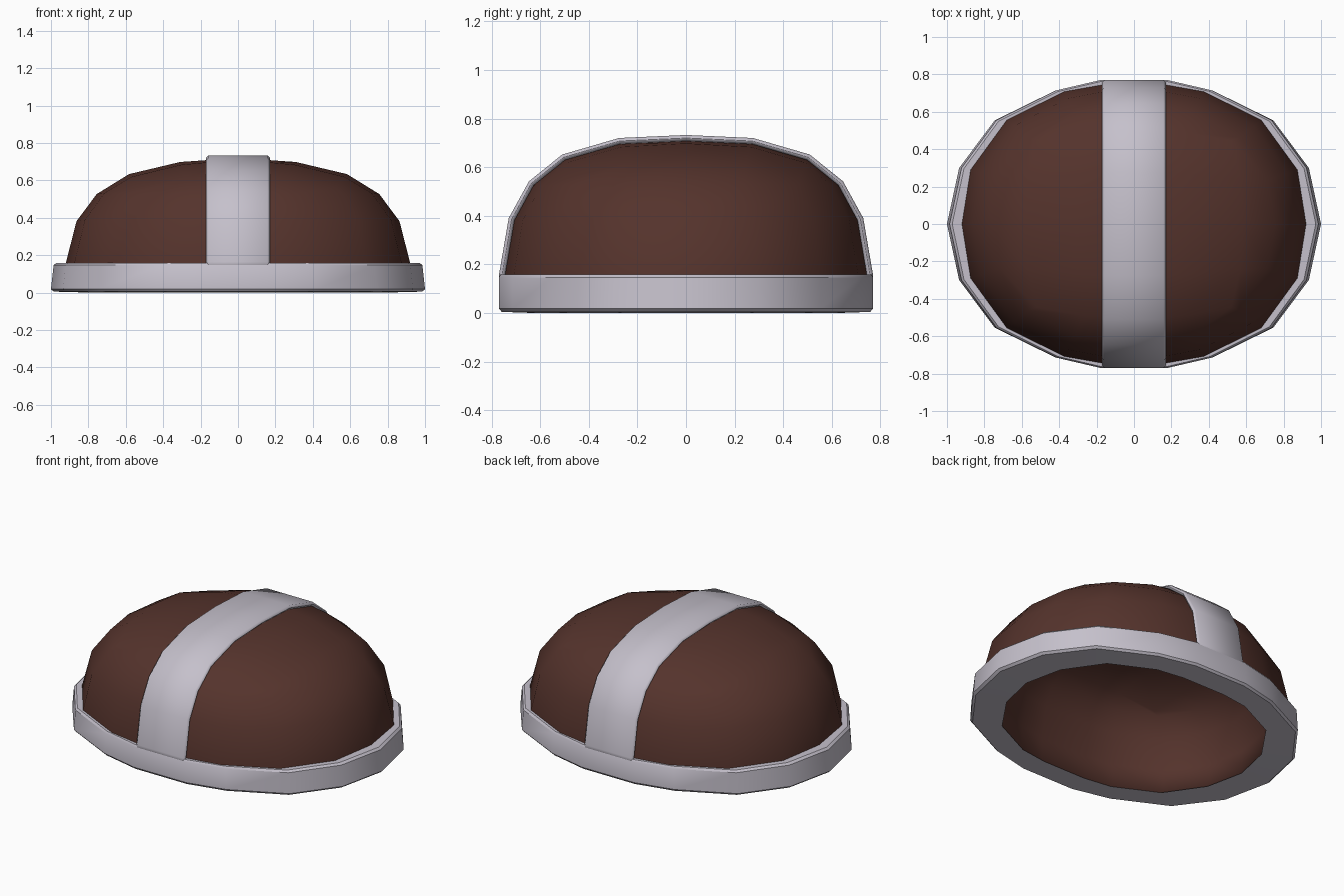
import bpy, bmesh, math

cube = bpy.data.objects.get("Cube")
if cube:
    bpy.data.objects.remove(cube, do_unlink=True)

A, B, C = 0.925, 0.753, 0.71     # dome half length, half width, height
N_PLAN = 2.3                     # roundness in plan
STRAP = 0.17                     # strap half width
WALL = 0.127                     # shell thickness


def material(name, rgb):
    m = bpy.data.materials.new(name)
    m.use_nodes = True
    m.diffuse_color = (*rgb, 1)
    m.node_tree.nodes["Principled BSDF"].inputs["Base Color"].default_value = (*rgb, 1)
    return m


brown = material("dark brown", (0.09, 0.033, 0.025))
grey = material("pale grey", (0.56, 0.53, 0.60))


def finish(name, bm, mat, angle):
    bmesh.ops.recalc_face_normals(bm, faces=bm.faces)
    me = bpy.data.meshes.new(name)
    bm.to_mesh(me)
    bm.free()
    ob = bpy.data.objects.new(name, me)
    bpy.context.collection.objects.link(ob)
    me.materials.append(mat)
    bpy.ops.object.select_all(action="DESELECT")
    bpy.context.view_layer.objects.active = ob
    ob.select_set(True)
    bpy.ops.object.shade_smooth_by_angle(angle=math.radians(angle))
    return ob


def upright(x, y):
    """Roundness in elevation: a little boxier towards front and back."""
    return 2.8 + 0.25 * y * y / (x * x + y * y + 1e-9)


def project(x, y, z, keep_x=False):
    """Push a point out onto the rounded dome surface."""
    n = upright(x, y)
    lo, hi = 0.0, 4.0
    for _ in range(40):
        s = (lo + hi) / 2
        px = x if keep_x else x * s
        plan = abs(px / A) ** N_PLAN + abs(y * s / B) ** N_PLAN
        if plan ** (n / N_PLAN) + abs(z * s / C) ** n < 1:
            lo = s
        else:
            hi = s
    return (x if keep_x else x * lo, y * lo, z * lo)


def shrink(x, y, z):
    n = upright(x, y)
    return (1 - (z / C) ** n) ** (1 / n)


def side_point(x, y, z):
    """Point on the dome wall above plan point x, y at about height z."""
    k = shrink(x, y, z)
    keep = abs(x) == STRAP
    return project(x if keep else x * k, y * k, z, keep)


def full_loop(q):
    """Mirror a quarter outline into a closed loop."""
    left = [(-x, y) for x, y in reversed(q)]
    return q + left + [(-x, -y) for x, y in q[1:]] + [(x, -y) for x, y in reversed(q[1:])]


def bridge(bm, a, b):
    for i in range(len(a)):
        j = (i + 1) % len(a)
        bm.faces.new((a[i], a[j], b[j], b[i]))


dome_plan = full_loop([(0.92, 0), (0.86, 0.285), (0.68, 0.555), (0.375, 0.71), (STRAP, 0.74)])
rim_plan = full_loop([(1, 0), (0.935, 0.3), (0.745, 0.555), (0.42, 0.715), (0.18, 0.77)])
side_rows = [0.16, 0.38, 0.525]
cols = [-0.92, -0.443, -STRAP, STRAP, 0.443, 0.92]
rows = [-0.79, -0.39, 0, 0.39, 0.79]

# Dome shell: a grid on top, with stacked rings below it
bm = bmesh.new()
grid = {(i, j): bm.verts.new(project(u, v, 1, i in (2, 3)))
        for i, u in enumerate(cols) for j, v in enumerate(rows)}
for i in range(5):
    for j in range(4):
        bm.faces.new((grid[i, j], grid[i + 1, j], grid[i + 1, j + 1], grid[i, j + 1]))
edge = ([(5, j) for j in (2, 3)] + [(i, 4) for i in range(5, -1, -1)]
        + [(0, j) for j in (3, 2, 1)] + [(i, 0) for i in range(6)] + [(5, 1)])
upper = [grid[k] for k in edge]
for z in reversed([0.008] + side_rows):
    ring = [bm.verts.new(side_point(x, y, z)) for x, y in dome_plan]
    bridge(bm, ring, upper)
    upper = ring
dome = finish("dome_shell", bm, brown, 50)
shell = dome.modifiers.new("thickness", "SOLIDIFY")
shell.thickness = WALL
shell.offset = -1

# Rim band around the base: (outline, x scale, y scale, z)
section = [(dome_plan, 1 - WALL / A, 1 - WALL / B, 0.0), (rim_plan, 0.985, 0.985, 0.005),
           (rim_plan, 1, 0.998, 0.018), (rim_plan, 0.986, 1, 0.146),
           (rim_plan, 0.972, 0.99, 0.158), (dome_plan, 0.96, 0.96, 0.158)]
bm = bmesh.new()
loops = [[bm.verts.new((x * sx, y * sy, z)) for x, y in plan] for plan, sx, sy, z in section]
for a, b in zip(loops, loops[1:]):
    bridge(bm, a, b)
finish("rim_band", bm, grey, 35)

# Strap over the crown, from rim to rim
heights = [0.13] + side_rows
bm = bmesh.new()
pairs = []
for sx in (-STRAP, STRAP):
    front = [side_point(sx, -0.74, z) for z in heights]
    top = [project(sx, v, 1, True) for v in rows]
    back = [side_point(sx, 0.74, z) for z in reversed(heights)]
    pairs.append([bm.verts.new(p) for p in front + top + back])
left, right = pairs
for i in range(len(left) - 1):
    bm.faces.new((left[i], right[i], right[i + 1], left[i + 1]))
strap = finish("crown_strap", bm, grey, 50)
band = strap.modifiers.new("thickness", "SOLIDIFY")
band.thickness = 0.025
band.offset = 1
soft = strap.modifiers.new("soft_edge", "BEVEL")
soft.width = 0.012
soft.segments = 1
soft.limit_method = "ANGLE"
soft.angle_limit = math.radians(60)
